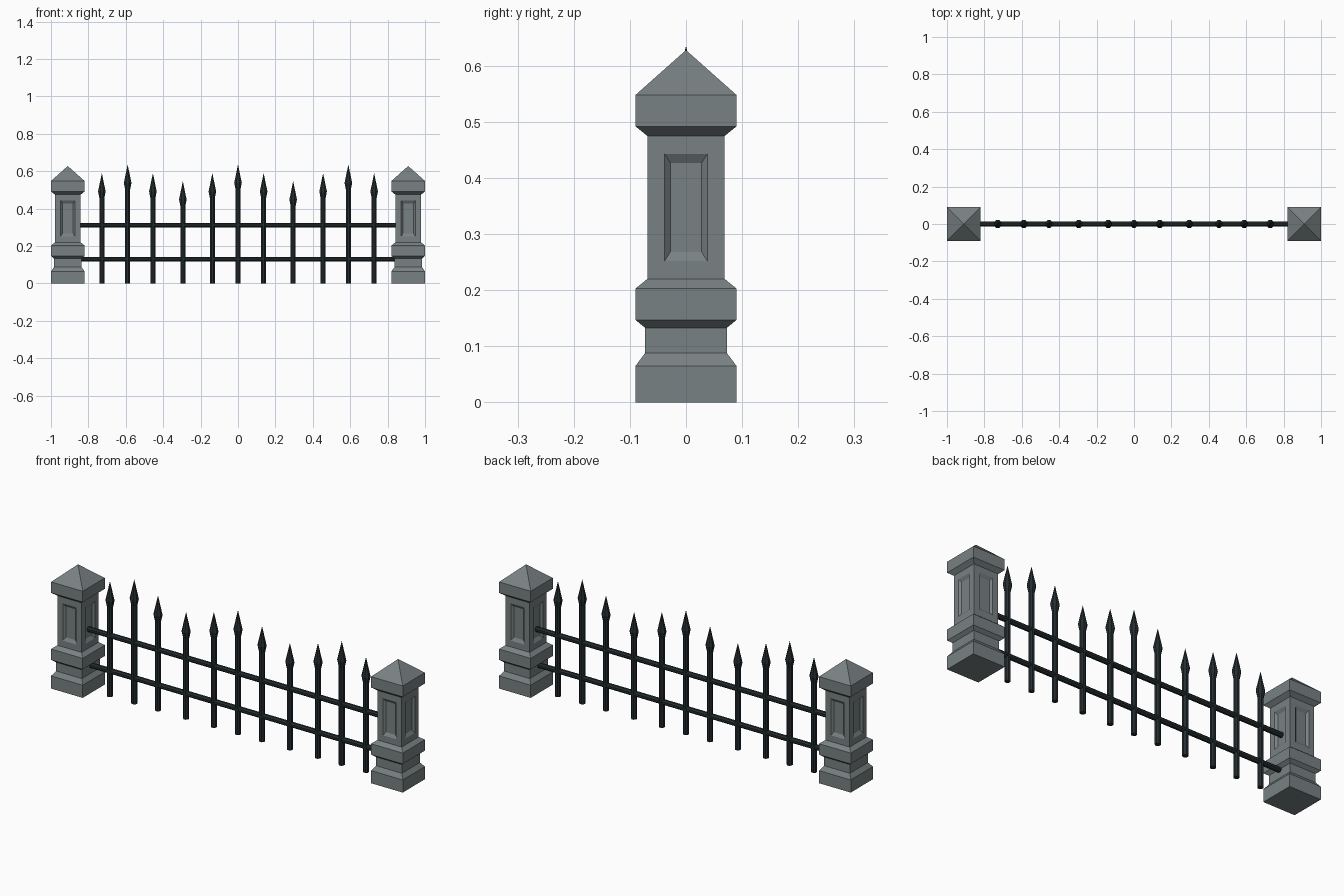
import bpy, bmesh
from math import pi, sin, cos
from mathutils import Vector

if "Cube" in bpy.data.objects:
    bpy.data.objects.remove(bpy.data.objects["Cube"])


def material(name, rgb):
    m = bpy.data.materials.new(name)
    m.diffuse_color = (*rgb, 1)
    m.use_nodes = True
    m.node_tree.nodes["Principled BSDF"].inputs["Base Color"].default_value = m.diffuse_color
    return m


STONE = material("grey_stone", (0.19, 0.22, 0.225))
IRON = material("dark_iron", (0.018, 0.027, 0.03))


def finish(bm, name, mat, loc=(0, 0, 0), rot=(0, 0, 0)):
    bmesh.ops.recalc_face_normals(bm, faces=bm.faces)
    me = bpy.data.meshes.new(name)
    bm.to_mesh(me)
    bm.free()
    me.materials.append(mat)
    ob = bpy.data.objects.new(name, me)
    ob.location, ob.rotation_euler = loc, rot
    bpy.context.collection.objects.link(ob)
    return ob


def lathe(profile, sides, phase):
    """Stack rings of (corner radius, z); the last point is a tip if radius is 0."""
    bm = bmesh.new()
    prev = None
    for r, z in profile:
        if r == 0:
            tip = bm.verts.new((0, 0, z))
            for i in range(sides):
                bm.faces.new((prev[i], prev[(i + 1) % sides], tip))
            return bm
        ring = [bm.verts.new((r * cos(phase + 2 * pi * i / sides),
                              r * sin(phase + 2 * pi * i / sides), z))
                for i in range(sides)]
        if prev is None:
            bm.faces.new(ring[::-1])
        else:
            for i in range(sides):
                j = (i + 1) % sides
                bm.faces.new((prev[i], prev[j], ring[j], ring[i]))
        prev = ring
    bm.faces.new(prev)
    return bm


# Stone pillars with moulded base, recessed panels and pyramid cap
PILLAR = [(0.09, 0), (0.09, 0.065), (0.073, 0.088), (0.073, 0.133),
          (0.09, 0.147), (0.09, 0.203), (0.069, 0.22), (0.069, 0.475),
          (0.09, 0.492), (0.09, 0.548), (0, 0.628)]
for side, x in (("left", -0.91), ("right", 0.91)):
    bm = lathe([(r * 2 ** 0.5, z) for r, z in PILLAR], 4, pi / 4)
    bm.normal_update()
    shaft = [f for f in bm.faces if abs(f.normal.z) < 0.01
             and 0.3 < f.calc_center_median().z < 0.4]
    for f in shaft:
        n = f.normal.copy()
        across = Vector((-n.y, n.x, 0))
        bmesh.ops.inset_individual(bm, faces=[f], thickness=0.031)
        # outer panel edge
        for v in f.verts:
            s = 1 if v.co.dot(across) > 0 else -1
            v.co = n * 0.069 + across * s * 0.038
            v.co.z = 0
        top = sorted(f.verts, key=lambda v: v.index)
        loops = list(f.verts)
        # restore panel heights in ring order: bottom, bottom, top, top
        for v, z in zip(loops, (0.252, 0.252, 0.443, 0.443)):
            v.co.z = z
        # sloped recess
        bmesh.ops.inset_individual(bm, faces=[f], thickness=0.0001)
        for v, z in zip(list(f.verts), (0.268, 0.268, 0.427, 0.427)):
            s = 1 if v.co.dot(across) > 0 else -1
            v.co = n * 0.059 + across * s * 0.028
            v.co.z = z
    finish(bm, side + "_pillar", STONE, (x, 0, 0))

# Horizontal rails
for name, z in (("lower_rail", 0.13), ("upper_rail", 0.312)):
    bm = lathe([(0.0135, -0.85), (0.0135, 0.85)], 8, pi / 8)
    finish(bm, name, IRON, (0, 0, z), (0, pi / 2, 0))

# Upright bars with spear heads, mirrored about the middle
BARS = [(0, 0.636), (0.137, 0.59), (0.295, 0.547),
        (0.455, 0.59), (0.59, 0.636), (0.728, 0.59)]
for i, (x, top) in enumerate(BARS):
    for sx in ((1,) if x == 0 else (1, -1)):
        bm = lathe([(0.0145, 0), (0.0145, top - 0.133),
                    (0.022, top - 0.098), (0, top)], 8, pi / 8)
        finish(bm, f"spear_bar_{i}_{'right' if sx > 0 else 'left'}", IRON, (sx * x, 0, 0))
